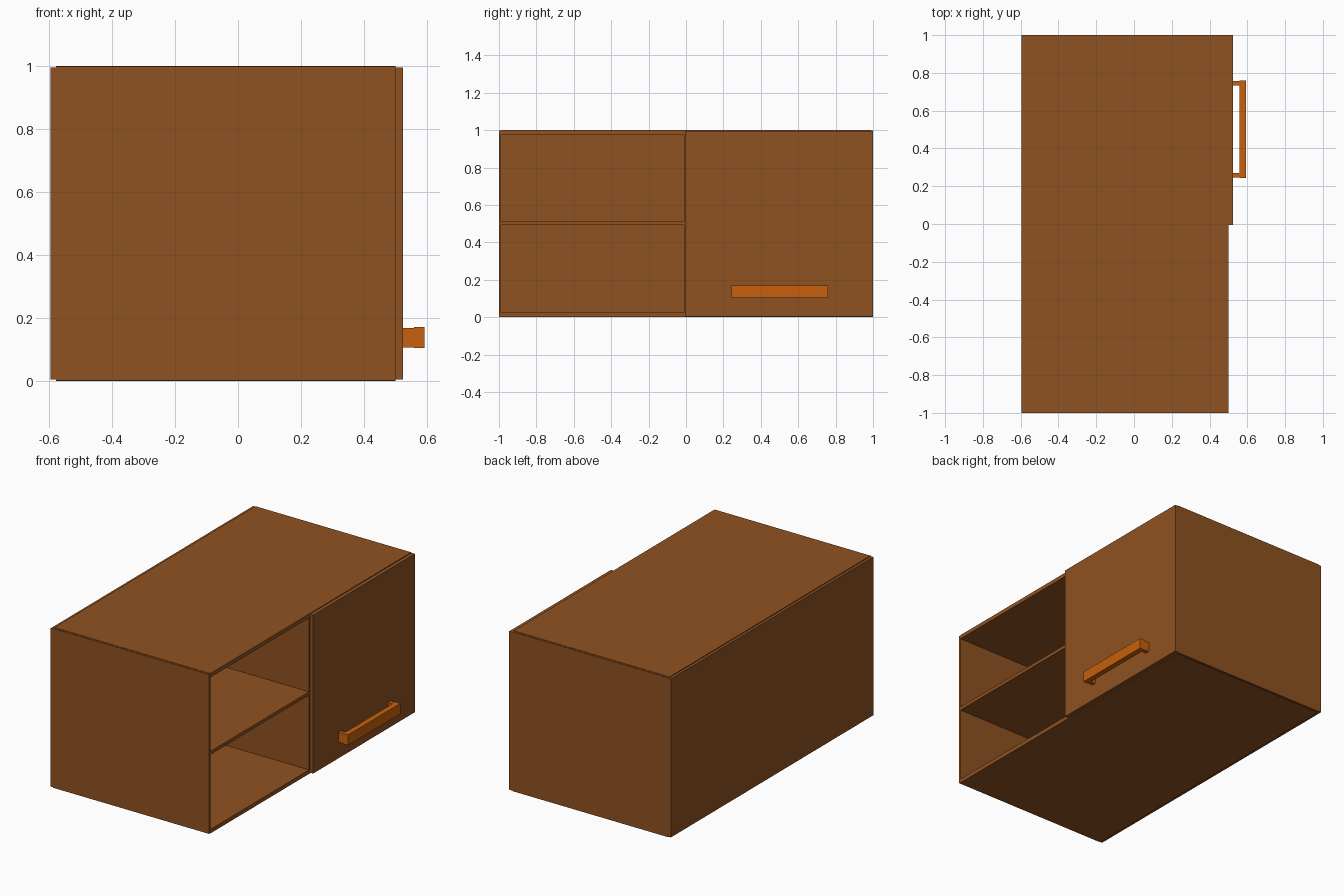
import bpy
import bmesh
from mathutils import Vector

if "Cube" in bpy.data.objects:
    bpy.data.objects.remove(bpy.data.objects["Cube"])


def material(name, rgb):
    m = bpy.data.materials.new(name)
    m.diffuse_color = (*rgb, 1.0)
    m.use_nodes = True
    m.node_tree.nodes["Principled BSDF"].inputs["Base Color"].default_value = m.diffuse_color
    return m


wood = material("brown wood", (0.275, 0.084, 0.0152))
orange = material("orange handle", (0.578, 0.117, 0.0037))


def boxes(name, mat, *spans):
    """One object made of boxes, each given as (x0, x1, y0, y1, z0, z1)."""
    bm = bmesh.new()
    for x0, x1, y0, y1, z0, z1 in spans:
        verts = bmesh.ops.create_cube(bm, size=1.0)["verts"]
        size = Vector((x1 - x0, y1 - y0, z1 - z0))
        bmesh.ops.scale(bm, vec=size, verts=verts)
        bmesh.ops.translate(bm, verts=verts, vec=(
            (x0 + x1) / 2, (y0 + y1) / 2, (z0 + z1) / 2))
    mesh = bpy.data.meshes.new(name)
    bm.to_mesh(mesh)
    bm.free()
    mesh.materials.append(mat)
    obj = bpy.data.objects.new(name, mesh)
    bpy.context.collection.objects.link(obj)
    return obj


BACK, FRONT = -0.578, 0.50   # depth range of the carcass
SIDE = 0.012                 # side panel thickness

# Carcass: top and bottom boards between the two side panels
boxes("top_board", wood, (BACK, FRONT, -1 + SIDE, 1 - SIDE, 0.975, 1.0))
boxes("bottom_board", wood, (BACK, FRONT, -1 + SIDE, 1 - SIDE, 0.0, 0.025))
for name, y in (("front_side_panel", -1.0), ("rear_side_panel", 1.0 - SIDE)):
    boxes(name, wood, (BACK, FRONT, y, y + SIDE, 0.002, 0.998))

# Back panel, slightly lower than the carcass
boxes("back_panel", wood, (-0.595, BACK, -1.0, 1.0, 0.005, 0.995))

# Divider between the open half and the closed half, and the open shelf
boxes("divider", wood, (BACK, FRONT, -SIDE, SIDE, 0.025, 0.975))
boxes("shelf", wood, (BACK, FRONT, -1 + SIDE, -SIDE, 0.492, 0.513))

# Door over the closed half
boxes("door", wood, (FRONT, 0.523, -0.005, 1.0, 0.005, 0.995))

# Handle: grip bar on two stand-offs
boxes("handle_bar", orange, (0.558, 0.592, 0.243, 0.76, 0.105, 0.171))
for name, y in (("handle_post_near", 0.245), ("handle_post_far", 0.733)):
    boxes(name, orange, (0.523, 0.558, y, y + 0.025, 0.107, 0.169))
